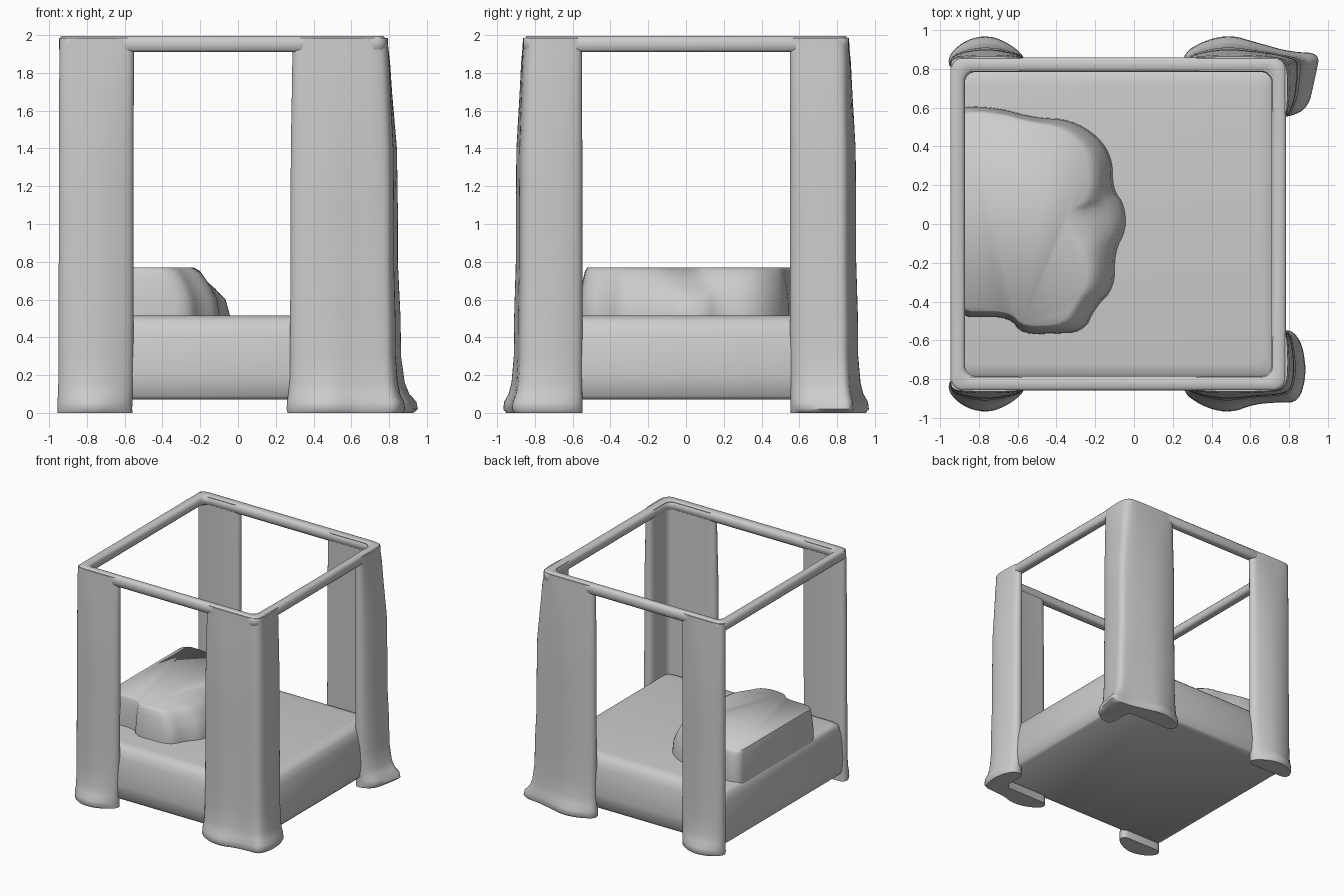
import bpy, bmesh
from math import sin

if "Cube" in bpy.data.objects:
    bpy.data.objects.remove(bpy.data.objects["Cube"])


def round_outline(pts, cut=0.035, passes=2):
    # Corner cutting with a limited cut length, so long edges stay straight
    for _ in range(passes):
        out = []
        n = len(pts)
        for i in range(n):
            a, b = pts[i], pts[(i + 1) % n]
            length = ((b[0] - a[0]) ** 2 + (b[1] - a[1]) ** 2) ** 0.5
            t = min(0.25, cut / max(length, 1e-6))
            for s in (t, 1 - t):
                out.append((a[0] + (b[0] - a[0]) * s, a[1] + (b[1] - a[1]) * s))
        pts = out
        cut *= 0.4
    return pts


def mix(a, b, t):
    return [(p[0] + (q[0] - p[0]) * t, p[1] + (q[1] - p[1]) * t) for p, q in zip(a, b)]


def loft(name, sections, angle=0.9):
    # sections: list of (z, outline), all with the same number of points
    bm = bmesh.new()
    rings = [[bm.verts.new((x, y, z)) for x, y in pts] for z, pts in sections]
    n = len(rings[0])
    for lo, hi in zip(rings, rings[1:]):
        for i in range(n):
            j = (i + 1) % n
            bm.faces.new((lo[i], lo[j], hi[j], hi[i]))
    bm.faces.new(rings[0][::-1])
    bm.faces.new(rings[-1])
    bmesh.ops.recalc_face_normals(bm, faces=bm.faces)
    me = bpy.data.meshes.new(name)
    bm.to_mesh(me)
    bm.free()
    ob = bpy.data.objects.new(name, me)
    bpy.context.collection.objects.link(ob)
    bpy.ops.object.select_all(action='DESELECT')
    ob.select_set(True)
    bpy.context.view_layer.objects.active = ob
    bpy.ops.object.shade_smooth_by_angle(angle=angle)
    return ob


def rect(x0, x1, y0, y1):
    return round_outline([(x0, y0), (x1, y0), (x1, y1), (x0, y1)])


# Bed base and mattress, with a softened top edge
base = [(0.07, 0.02), (0.09, 0.0), (0.2, -0.01), (0.35, 0.0), (0.42, 0.015),
        (0.48, 0.03), (0.505, 0.06), (0.515, 0.11)]
loft("bed_base", [(z, rect(-0.935 + d * 0.4, 0.775 - d, -0.835 + d, 0.835 - d))
                  for z, d in base])

# Canopy rails: one rounded square ring
ring = loft("canopy_rail", [(1.91, rect(-0.945, 0.775, -0.855, 0.855)),
                            (1.99, rect(-0.945, 0.775, -0.855, 0.855))])
bpy.data.objects.remove(ring)
bm = bmesh.new()
profile = [(0.0, 1.925), (0.015, 1.91), (0.06, 1.91), (0.075, 1.925),
           (0.075, 1.975), (0.06, 1.99), (0.015, 1.995), (0.0, 1.98)]
loops = [[bm.verts.new((x, y, z)) for x, y in
          rect(-0.948 + d, 0.785 - d, -0.86 + d, 0.86 - d)] for d, z in profile]
for k, lo in enumerate(loops):
    hi = loops[(k + 1) % len(loops)]
    for i in range(len(lo)):
        j = (i + 1) % len(lo)
        bm.faces.new((lo[i], lo[j], hi[j], hi[i]))
bmesh.ops.recalc_face_normals(bm, faces=bm.faces)
mesh = bpy.data.meshes.new("canopy_rail")
bm.to_mesh(mesh)
bm.free()
mesh.shade_smooth()
bpy.context.collection.objects.link(bpy.data.objects.new("canopy_rail", mesh))

# Corner curtains: blend from a straight top outline to a flared foot
flat_top = [(-0.945, -0.855), (-0.85, -0.865), (-0.75, -0.865), (-0.65, -0.865),
            (-0.55, -0.855), (-0.55, -0.79), (-0.945, -0.79)]
flat_foot = [(-0.96, -0.87), (-0.87, -0.95), (-0.75, -0.975), (-0.64, -0.93),
             (-0.56, -0.86), (-0.56, -0.79), (-0.95, -0.79)]
ell_top = [(0.29, -0.855), (0.4, -0.865), (0.5, -0.865), (0.62, -0.865),
           (0.74, -0.86), (0.785, -0.83), (0.795, -0.77), (0.795, -0.66), (0.785, -0.55),
           (0.715, -0.55), (0.715, -0.79), (0.29, -0.79)]
ell_front = [(0.25, -0.87), (0.37, -0.95), (0.5, -0.975), (0.62, -0.93),
             (0.75, -0.92), (0.85, -0.92), (0.89, -0.78), (0.87, -0.62), (0.81, -0.54),
             (0.715, -0.56), (0.715, -0.79), (0.27, -0.79)]
ell_back = [(0.25, -0.88), (0.37, -0.95), (0.5, -0.975), (0.62, -0.94),
            (0.8, -0.89), (0.96, -0.88), (0.94, -0.78), (0.9, -0.6), (0.8, -0.55),
            (0.715, -0.56), (0.715, -0.79), (0.27, -0.79)]
flare = [(0.0, 0.85), (0.02, 1.0), (0.06, 0.95), (0.1, 0.72), (0.16, 0.55), (0.3, 0.48),
         (0.5, 0.42), (0.8, 0.38), (1.1, 0.34), (1.4, 0.3), (1.7, 0.18), (1.85, 0.08),
         (1.94, 0.0), (1.985, -0.02)]


def curtain(name, top, foot, back):
    s = -1 if back else 1
    sections = []
    for z, w in flare:
        w += 0.03 * sin(z * 14) * (0.1 < z < 1.8)  # slight cloth ripple
        pts = round_outline(mix(top, foot, w))
        sections.append((z, [(x, y * s) for x, y in pts]))
    loft(name, sections)


curtain("front_left_curtain", flat_top, flat_foot, False)
curtain("back_left_curtain", flat_top, flat_foot, True)
curtain("front_right_curtain", ell_top, ell_front, False)
curtain("back_right_curtain", ell_top, ell_back, True)

# Pillow pile: foot outline blends to a set-back, notched top outline
pile_foot = [(-0.92, -0.48), (-0.64, -0.48), (-0.58, -0.57), (-0.26, -0.56), (-0.2, -0.43),
             (-0.1, -0.33), (-0.1, -0.14), (-0.04, -0.03), (-0.05, 0.1), (-0.11, 0.18),
             (-0.11, 0.33), (-0.18, 0.45), (-0.33, 0.54), (-0.52, 0.55), (-0.7, 0.6), (-0.92, 0.61)]
pile_top = [(-0.91, -0.45), (-0.64, -0.45), (-0.57, -0.53), (-0.36, -0.52), (-0.3, -0.41),
            (-0.23, -0.32), (-0.23, -0.14), (-0.3, -0.06), (-0.34, 0.05), (-0.23, 0.12),
            (-0.22, 0.33), (-0.28, 0.42), (-0.38, 0.5), (-0.52, 0.52), (-0.7, 0.57), (-0.91, 0.58)]
loft("pillow_pile", [(z, round_outline(mix(pile_foot, pile_top, w), 0.05))
                     for z, w in [(0.45, -0.02), (0.52, 0.0), (0.6, 0.08), (0.66, 0.3),
                                  (0.71, 0.55), (0.75, 0.8), (0.77, 1.1)]], 1.2)
